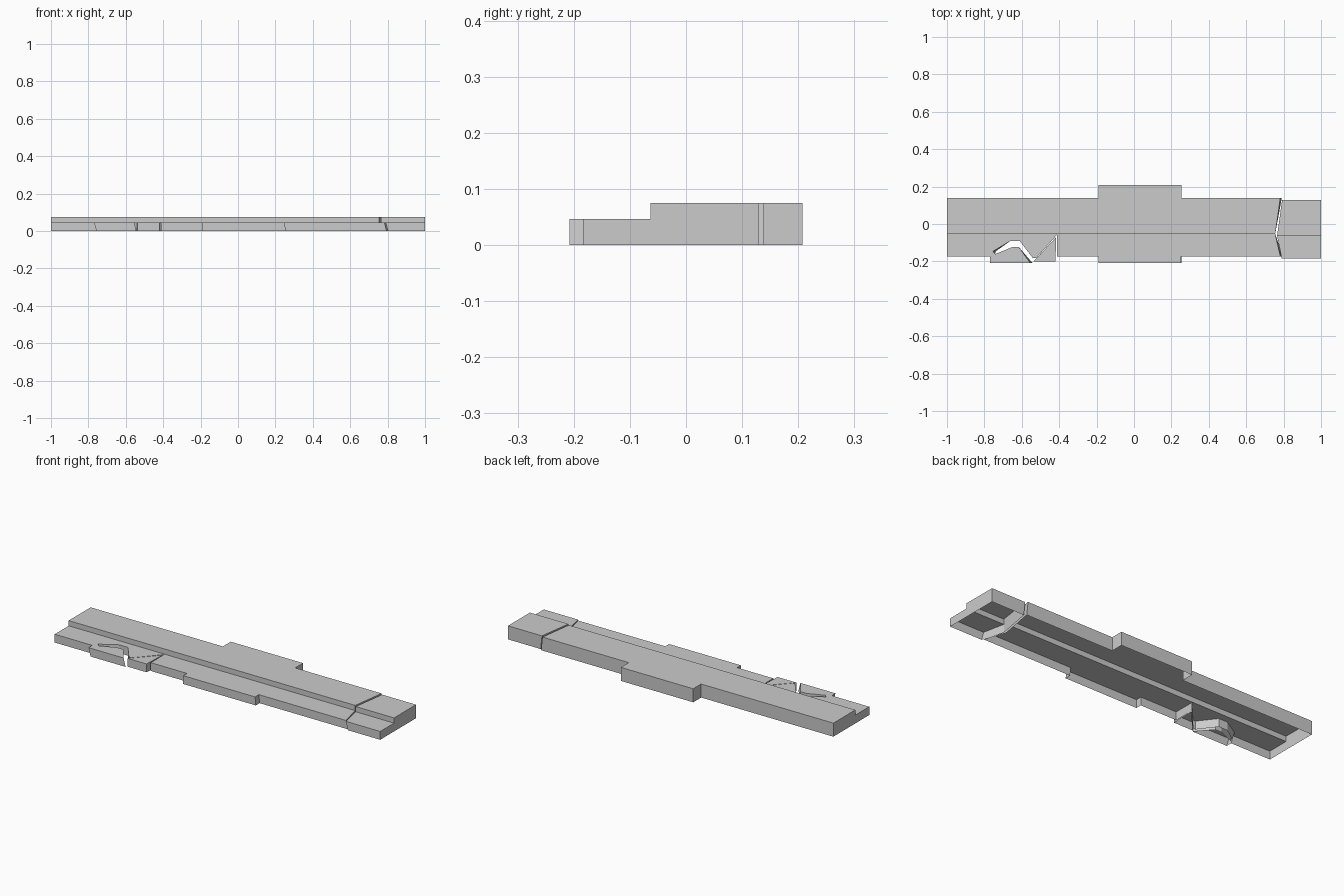
import bpy
import bmesh

cube = bpy.data.objects.get("Cube")
if cube:
    bpy.data.objects.remove(cube, do_unlink=True)

LOW, HIGH = 0.046, 0.075

grey = bpy.data.materials.new("plain grey")
grey.use_nodes = True
grey.diffuse_color = (0.6, 0.6, 0.6, 1)
grey.node_tree.nodes["Principled BSDF"].inputs["Base Color"].default_value = (0.6, 0.6, 0.6, 1)


def add_deck(bm, outline, z, step, step_floor):
    """Flat deck with skirt walls. Points are x, y and optional x lean at the foot.
    The wall along the step line only drops to step_floor, or is left out."""
    points = [(p + (0,))[:3] for p in outline]
    top = [bm.verts.new((x, y, z)) for x, y, lean in points]
    foot = [bm.verts.new((x + lean, y, 0)) for x, y, lean in points]
    bm.faces.new(top)
    for i in range(len(points)):
        j = (i + 1) % len(points)
        if points[i][1] == step and points[j][1] == step:
            if step_floor is None:
                continue
            a, b = [bm.verts.new((points[k][0], step, step_floor)) for k in (i, j)]
            bm.faces.new((top[i], a, b, top[j]))
        else:
            bm.faces.new((top[i], foot[i], foot[j], top[j]))


def make_part(name, low, high=None, step=None):
    bm = bmesh.new()
    add_deck(bm, low, LOW, step, None)
    if high:
        add_deck(bm, high, HIGH, step, LOW)
    mesh = bpy.data.meshes.new(name)
    bm.to_mesh(mesh)
    bm.free()
    mesh.materials.append(grey)
    obj = bpy.data.objects.new(name, mesh)
    bpy.context.collection.objects.link(obj)


# Long stepped body, open underneath, with a bent slot in its front ledge
S = -0.053
slot_front = [(-0.555, -0.208, 0.012), (-0.615, -0.124), (-0.652, -0.124), (-0.743, -0.161)]
slot_back = [(-0.754, -0.146, 0.015), (-0.663, -0.092), (-0.61, -0.092), (-0.54, -0.183)]
wedge_notch = [(-0.524, -0.183), (-0.412, -0.058), (-0.412, -0.175)]
body_low = (
    [(-1, S), (-1, -0.175), (-0.77, -0.175, 0.013), (-0.77, -0.208, 0.013)]
    + slot_front + slot_back + wedge_notch
    + [(-0.19, -0.175), (-0.19, -0.208), (0.25, -0.208, 0.005), (0.25, -0.175, 0.005),
       (0.783, -0.175, 0.012), (0.755, S)]
)
body_high = [(-1, S), (0.755, S), (0.782, 0.139, 0.008), (0.253, 0.139), (0.253, 0.208),
             (-0.19, 0.208), (-0.19, 0.139), (-1, 0.139)]
make_part("stepped_body", body_low, body_high, S)

# Separate end section beyond the angled gap
E = -0.063
end_low = [(0.765, E), (0.79, -0.184, 0.012), (1, -0.184), (1, E)]
end_high = [(0.765, E), (1, E), (1, 0.129), (0.792, 0.129, 0.008)]
make_part("end_section", end_low, end_high, E)

# Loose triangular wedge in the front notch
make_part("front_wedge", [(-0.537, -0.2), (-0.42, -0.2), (-0.416, -0.07)])
